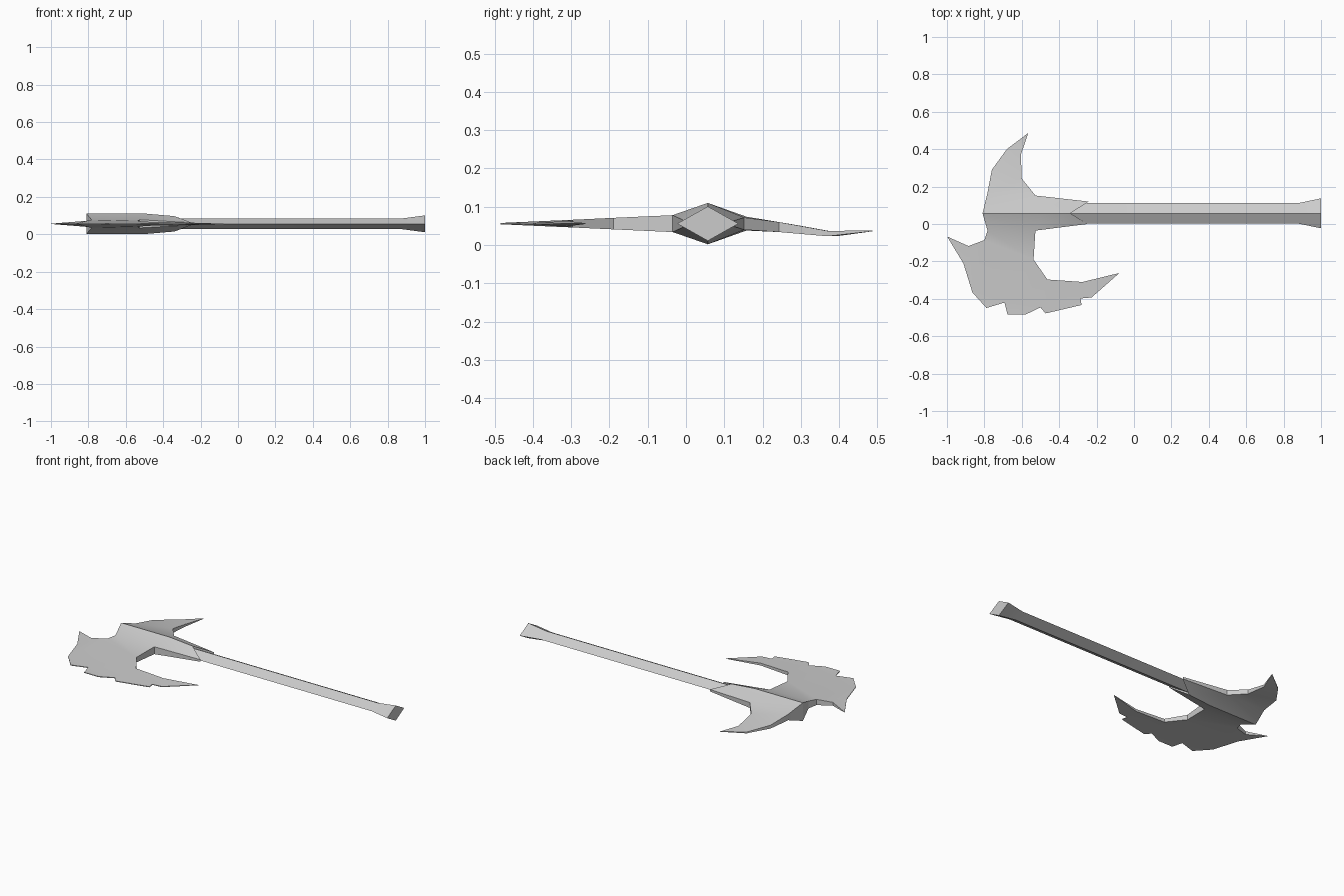
import bpy
import bmesh

cube = bpy.data.objects.get("Cube")
if cube:
    bpy.data.objects.remove(cube)

AXIS_Y, AXIS_Z = 0.057, 0.056   # centre line of the shaft

steel = bpy.data.materials.new("grey steel")
steel.use_nodes = True
GREY = (0.6, 0.6, 0.6, 1)
steel.diffuse_color = GREY
steel.node_tree.nodes["Principled BSDF"].inputs["Base Color"].default_value = GREY


def finish(bm, name, angle):
    """Turn a bmesh into a shaded object."""
    bmesh.ops.recalc_face_normals(bm, faces=bm.faces[:])
    mesh = bpy.data.meshes.new(name)
    bm.to_mesh(mesh)
    bm.free()
    mesh.materials.append(steel)
    obj = bpy.data.objects.new(name, mesh)
    bpy.context.collection.objects.link(obj)
    bpy.ops.object.select_all(action="DESELECT")
    obj.select_set(True)
    bpy.context.view_layer.objects.active = obj
    bpy.ops.object.shade_smooth_by_angle(angle=angle)


# Shaft: diamond section with a flared butt
def build_shaft():
    bm = bmesh.new()
    rings = []
    for x, half_y, half_z in ((-0.45, 0.055, 0.029), (0.88, 0.055, 0.029), (1, 0.08, 0.045)):
        rings.append([bm.verts.new((x, AXIS_Y + sy * half_y, AXIS_Z + sz * half_z))
                      for sy, sz in ((1, 0), (0, 1), (-1, 0), (0, -1))])
    for a, b in zip(rings, rings[1:]):
        for i in range(4):
            j = (i + 1) % 4
            bm.faces.new((a[i], a[j], b[j], b[i]))
    bm.faces.new(rings[0])
    bm.faces.new(rings[-1])
    finish(bm, "shaft", 0.3)


# Head outline points: x, y, half thickness, optional middle height
ridge_back = (-0.81, AXIS_Y, 0.054)
ridge_mid = (-0.49, AXIS_Y, 0.054)
ridge_tip = (-0.34, AXIS_Y, 0.041)
horn_tip, horn_inner, horn_outer = (-0.243, 0.12, 0.006), (-0.527, 0.152, 0.016), (-0.785, 0.158, 0.018)
beard_tip, beard_inner, beard_outer = (-0.248, 0, 0.006), (-0.527, -0.035, 0.022), (-0.783, -0.035, 0.022)

horn = [
    horn_inner, (-0.60, 0.243, 0.013, 0.047), (-0.605, 0.37, 0.007, 0.03),
    (-0.565, 0.487, 0.001, 0.037), (-0.68, 0.40, 0.004, 0.028),
    (-0.76, 0.29, 0.01, 0.042), horn_outer,
]
blade_inner = [
    beard_outer, beard_inner, (-0.537, -0.19, 0.015), (-0.463, -0.297, 0.01),
    (-0.275, -0.31, 0.007), (-0.078, -0.262, 0.001),
]
blade_edge = [(x, y, 0.002) for x, y in (
    (-0.227, -0.393), (-0.286, -0.398), (-0.28, -0.433), (-0.473, -0.478),
    (-0.5, -0.446), (-0.58, -0.484), (-0.676, -0.484), (-0.692, -0.42),
    (-0.789, -0.449), (-0.864, -0.366), (-0.912, -0.211))]
blade_back = [(-0.999, -0.067, 0.001), (-0.885, -0.118, 0.01), (-0.8, -0.086, 0.017)]


def build_head():
    bm = bmesh.new()
    cache = {}

    def pair(p):
        """Upper and lower vertex for one outline point."""
        if p not in cache:
            mid = p[3] if len(p) > 3 else AXIS_Z
            cache[p] = [bm.verts.new((p[0], p[1], mid + s * p[2])) for s in (1, -1)]
        return cache[p]

    panels = [horn, blade_inner + blade_edge + blade_back]
    for tip, inner, outer in ((horn_tip, horn_inner, horn_outer),
                              (beard_tip, beard_inner, beard_outer)):
        panels.append([ridge_back, ridge_mid, inner, outer])
        panels.append([ridge_mid, ridge_tip, tip, inner])

    # Upper and lower skins
    sides = {}
    for panel in panels:
        for k in (0, 1):
            bm.faces.new([pair(p)[k] for p in panel])
        for a, b in zip(panel, panel[1:] + panel[:1]):
            sides.setdefault(frozenset((a, b)), []).append((a, b))
    bmesh.ops.triangulate(bm, faces=bm.faces[:])

    # Walls along the outer rim only
    for uses in sides.values():
        if len(uses) == 1:
            a, b = uses[0]
            bm.faces.new((pair(a)[0], pair(b)[0], pair(b)[1], pair(a)[1]))
    finish(bm, "axe_head", 0.5)


build_shaft()
build_head()
